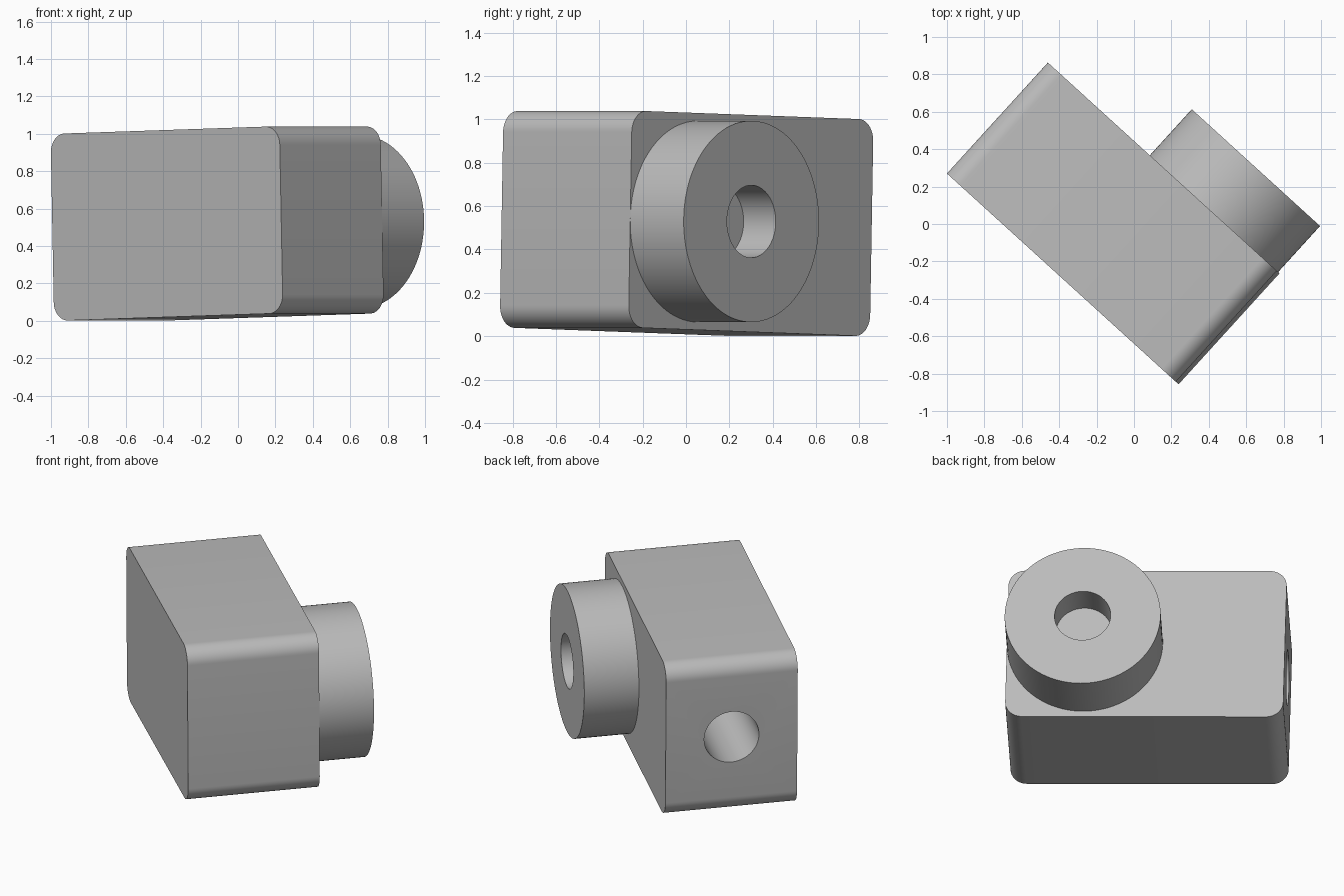
import bpy
import bmesh
from math import radians
from mathutils import Matrix, Euler

LENGTH, WIDTH, HEIGHT = 1.655, 0.802, 1.0
CORNER = 0.1
BOSS_R, BOSS_LEN = 0.464, 0.333
HOLE_R = 0.167
BOSS_X = LENGTH / 2 - BOSS_R

scene = bpy.context.scene
if "Cube" in bpy.data.objects:
    bpy.data.objects.remove(bpy.data.objects["Cube"], do_unlink=True)

grey = bpy.data.materials.new("plain_grey")
grey.use_nodes = True
grey.diffuse_color = (0.5, 0.5, 0.5, 1)
grey.node_tree.nodes["Principled BSDF"].inputs["Base Color"].default_value = (0.5, 0.5, 0.5, 1)

# Slight tilt, then a turn about the vertical
placement = Matrix.Translation((-0.111, 0.003, 0.52)) @ Euler(
    (0, radians(-1.45), radians(-42.3))).to_matrix().to_4x4()


def make_object(name, bm):
    mesh = bpy.data.meshes.new(name)
    bm.to_mesh(mesh)
    bm.free()
    mesh.materials.append(grey)
    obj = bpy.data.objects.new(name, mesh)
    scene.collection.objects.link(obj)
    obj.matrix_world = placement
    return obj


def cylinder(name, axis, radius, start, end, offset=0.0):
    """Cylinder along local x or y, shifted along x by offset."""
    turn = Matrix.Rotation(radians(90), 4, "Y" if axis == "x" else "X")
    middle = (start + end) / 2
    spot = (middle + offset, 0, 0) if axis == "x" else (offset, middle, 0)
    bm = bmesh.new()
    bmesh.ops.create_cone(bm, cap_ends=True, segments=96, radius1=radius, radius2=radius,
                          depth=abs(end - start), matrix=Matrix.Translation(spot) @ turn)
    return make_object(name, bm)


def drill(obj, cutter):
    """Cut a blind hole and bake it into the mesh."""
    mod = obj.modifiers.new("hole", "BOOLEAN")
    mod.operation, mod.solver, mod.object = "DIFFERENCE", "EXACT", cutter
    bpy.context.view_layer.update()
    graph = bpy.context.evaluated_depsgraph_get()
    mesh = bpy.data.meshes.new_from_object(obj.evaluated_get(graph))
    obj.modifiers.clear()
    obj.data = mesh
    bpy.data.objects.remove(cutter, do_unlink=True)


# Body block, rounded along the four crosswise edges
bm = bmesh.new()
bmesh.ops.create_cube(bm, size=1)
bmesh.ops.scale(bm, vec=(LENGTH, WIDTH, HEIGHT), verts=bm.verts)
crosswise = [e for e in bm.edges if abs(e.verts[0].co.y - e.verts[1].co.y) > 0.1]
bmesh.ops.bevel(bm, geom=crosswise, offset=CORNER, segments=12, profile=0.5, affect="EDGES")
body = make_object("body_block", bm)

# Deep hole in the end of the block
end = -LENGTH / 2
drill(body, cylinder("end_hole_cutter", "x", HOLE_R, end - 0.1, end + 1.0))

# Round boss on the back face with a shallow hole
back = WIDTH / 2
boss = cylinder("round_boss", "y", BOSS_R, back - 0.01, back + BOSS_LEN, BOSS_X)
drill(boss, cylinder("boss_hole_cutter", "y", HOLE_R, back + BOSS_LEN - 0.2,
                     back + BOSS_LEN + 0.1, BOSS_X))

# Smooth curves, sharp rims
bpy.ops.object.select_all(action="DESELECT")
for obj in (body, boss):
    obj.select_set(True)
    bpy.context.view_layer.objects.active = obj
bpy.ops.object.shade_smooth_by_angle(angle=radians(30))
